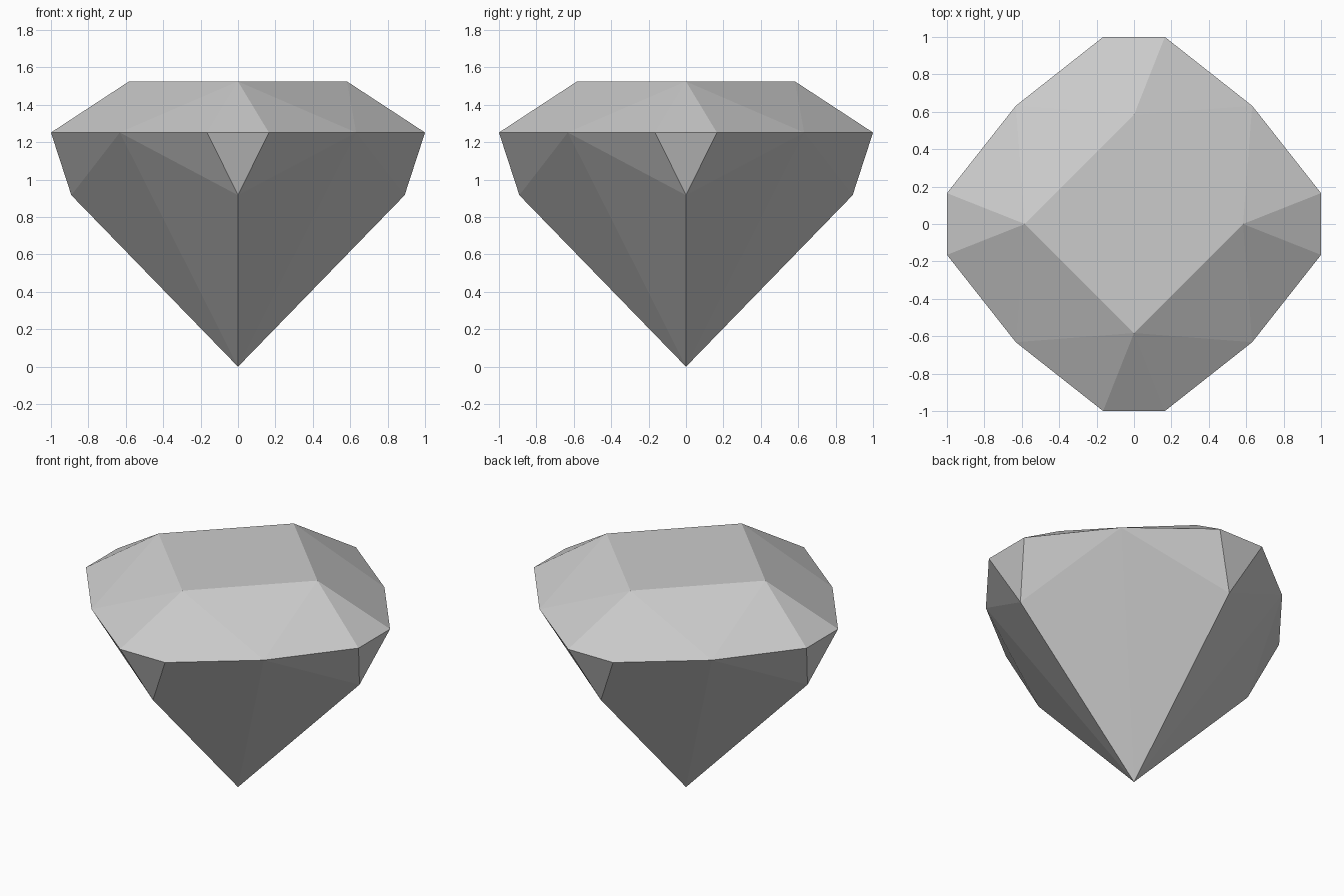
import bpy, bmesh, math
from mathutils import Matrix, Vector

cube = bpy.data.objects.get("Cube")
if cube:
    bpy.data.objects.remove(cube, do_unlink=True)

# Heights of the gem's levels
TABLE_Z, GIRDLE_Z, SHOULDER_Z = 1.525, 1.252, 0.917

# Corners of one quarter of the gem, repeated around the z axis
quarter = [
    Vector((0.583, 0, TABLE_Z)),
    Vector((1, -0.165, GIRDLE_Z)),
    Vector((1, 0.165, GIRDLE_Z)),
    Vector((0.632, 0.632, GIRDLE_Z)),
    Vector((0.891, 0, SHOULDER_Z)),
]

# Cut the facets as the hull of all corners and the pointed tip
bm = bmesh.new()
bm.verts.new((0, 0, 0))
for turn in range(4):
    rotation = Matrix.Rotation(turn * math.pi / 2, 3, "Z")
    for corner in quarter:
        bm.verts.new(rotation @ corner)
bmesh.ops.convex_hull(bm, input=bm.verts[:])

# Merge the flat table on top into one face
bmesh.ops.dissolve_limit(bm, angle_limit=math.radians(0.1),
                         verts=bm.verts[:], edges=bm.edges[:])
bmesh.ops.recalc_face_normals(bm, faces=bm.faces[:])

mesh = bpy.data.meshes.new("gemstone")
bm.to_mesh(mesh)
bm.free()
gemstone = bpy.data.objects.new("gemstone", mesh)
bpy.context.collection.objects.link(gemstone)

# Plain grey stone
grey = bpy.data.materials.new("light_grey")
grey.use_nodes = True
colour = (0.6, 0.6, 0.6, 1)
grey.diffuse_color = colour
grey.node_tree.nodes["Principled BSDF"].inputs["Base Color"].default_value = colour
mesh.materials.append(grey)
